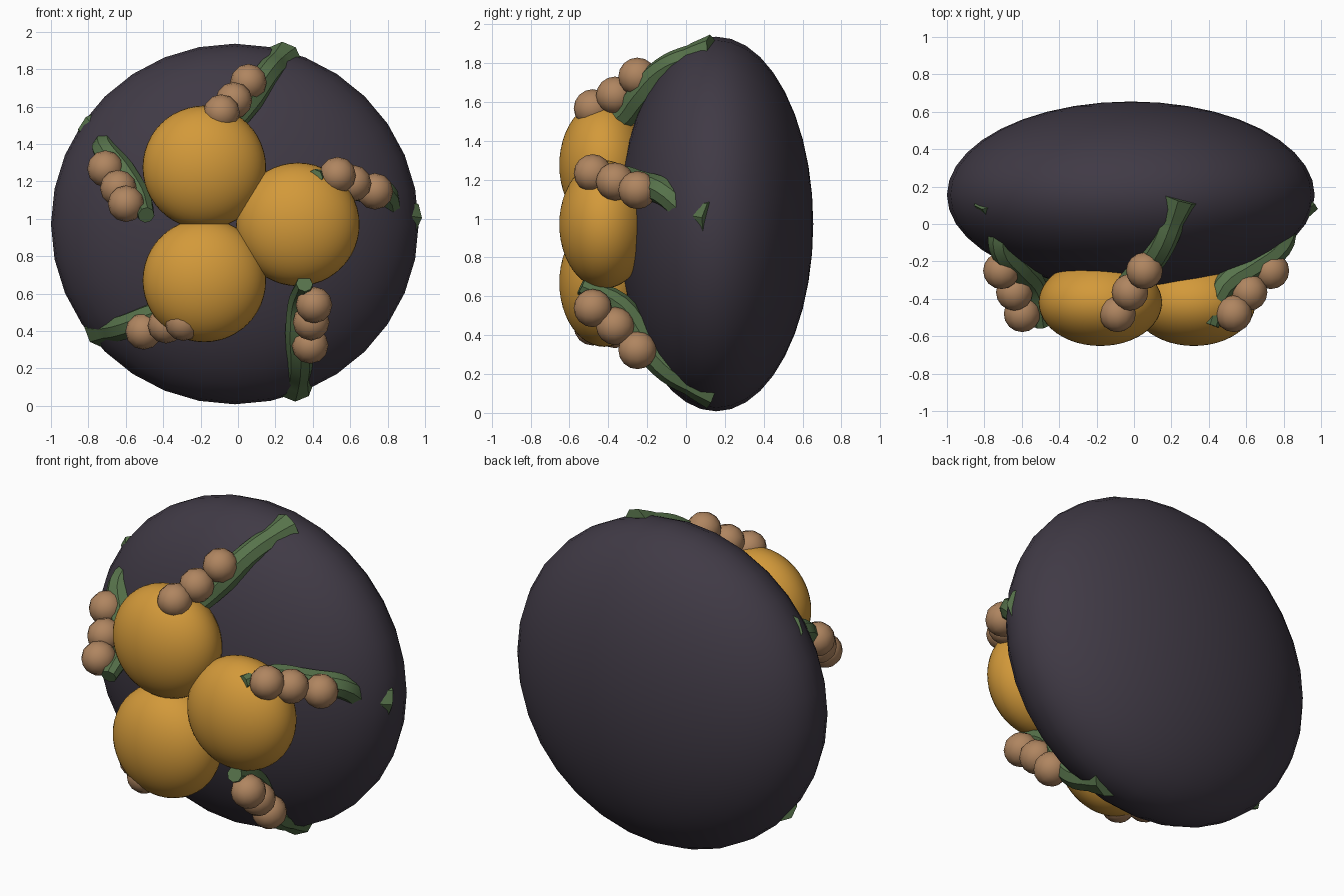
import bpy
from math import cos, sin, radians, pi
from mathutils import Vector

old = bpy.data.objects.get("Cube")
if old:
    bpy.data.objects.remove(old, do_unlink=True)


def material(name, rgb):
    m = bpy.data.materials.new(name)
    m.use_nodes = True
    m.diffuse_color = (*rgb, 1)
    m.node_tree.nodes["Principled BSDF"].inputs["Base Color"].default_value = (*rgb, 1)
    return m


DARK = material("dark plum", (0.051, 0.042, 0.060))
GOLD = material("golden yellow", (0.65, 0.32, 0.042))
BROWN = material("tan brown", (0.43, 0.235, 0.117))
GREEN = material("leaf green", (0.095, 0.17, 0.07))

CENTRE_X, CENTRE_Z = -0.008, 0.973


def ellipsoid(name, loc, size, mat, segments, rings):
    """Smooth sphere whose poles lie along y, stretched to size."""
    bpy.ops.mesh.primitive_uv_sphere_add(segments=segments, ring_count=rings,
                                         location=loc, rotation=(pi / 2, 0, 0))
    ob = bpy.context.object
    ob.name = name
    ob.scale = (size[0], size[2], size[1])
    ob.data.materials.append(mat)
    bpy.ops.object.shade_smooth()
    return ob


def polar(r, angle, y):
    a = radians(angle)
    return Vector((CENTRE_X + r * cos(a), y, CENTRE_Z + r * sin(a)))


def stem(name, points):
    """Tapered tube through (position, radius) points."""
    cu = bpy.data.curves.new(name, "CURVE")
    cu.dimensions = "3D"
    cu.bevel_depth = 1
    cu.bevel_resolution = 2
    cu.resolution_u = 4
    cu.use_fill_caps = True
    sp = cu.splines.new("BEZIER")
    sp.bezier_points.add(len(points) - 1)
    for bp, (co, radius) in zip(sp.bezier_points, points):
        bp.co = co
        bp.radius = radius
        bp.handle_left_type = bp.handle_right_type = "AUTO"
    ob = bpy.data.objects.new(name, cu)
    bpy.context.collection.objects.link(ob)
    bpy.ops.object.select_all(action="DESELECT")
    ob.select_set(True)
    bpy.context.view_layer.objects.active = ob
    bpy.ops.object.convert(target="MESH")
    ob = bpy.context.object
    ob.data.materials.clear()
    ob.data.materials.append(GREEN)
    bpy.ops.object.shade_smooth_by_angle(angle=radians(40))


# Flattened round body
ellipsoid("body", (-0.017, 0.155, 0.972), (0.983, 0.5, 0.964), DARK, 32, 20)

# Three merged front lobes
for i, (x, z) in enumerate([(-0.18, 1.275), (-0.18, 0.67), (0.32, 0.97)]):
    ellipsoid(f"front_lobe_{i + 1}", (x, -0.42, z), (0.33, 0.232, 0.33), GOLD, 48, 24)

# Five arms: a green stem with three beads; two stems dip into the body
ARMS = [("right_low", -72, 0, 0), ("left_side", 0, 5, 0.05), ("top", 72, 0, 0),
        ("right_side", 144, 0, 0.05), ("bottom", 216, 0, 0)]
BEADS = [(0.76, 13.2, -0.25), (0.66, 19.2, -0.365), (0.6, 25.7, -0.48)]
for name, turn, bend, sink in ARMS:
    for j, (r, a, y) in enumerate(BEADS):
        ellipsoid(f"{name}_bead_{j + 1}", polar(r, a + turn, y),
                  (0.098, 0.098, 0.098), BROWN, 12, 8)
    stem(f"{name}_stem", [
        (polar(0.905, 2 + turn, 0.14), 0.105),
        (polar(0.875 - sink, 4 + turn, 0.02), 0.07),
        (polar(0.80, 7 + bend + turn, -0.12), 0.07),
        (polar(0.67, 12 + bend + turn, -0.23), 0.075),
        (polar(0.54, 21 + bend + turn, -0.34), 0.065),
        (polar(0.485, 30.5 + turn, -0.54), 0.045),
    ])
